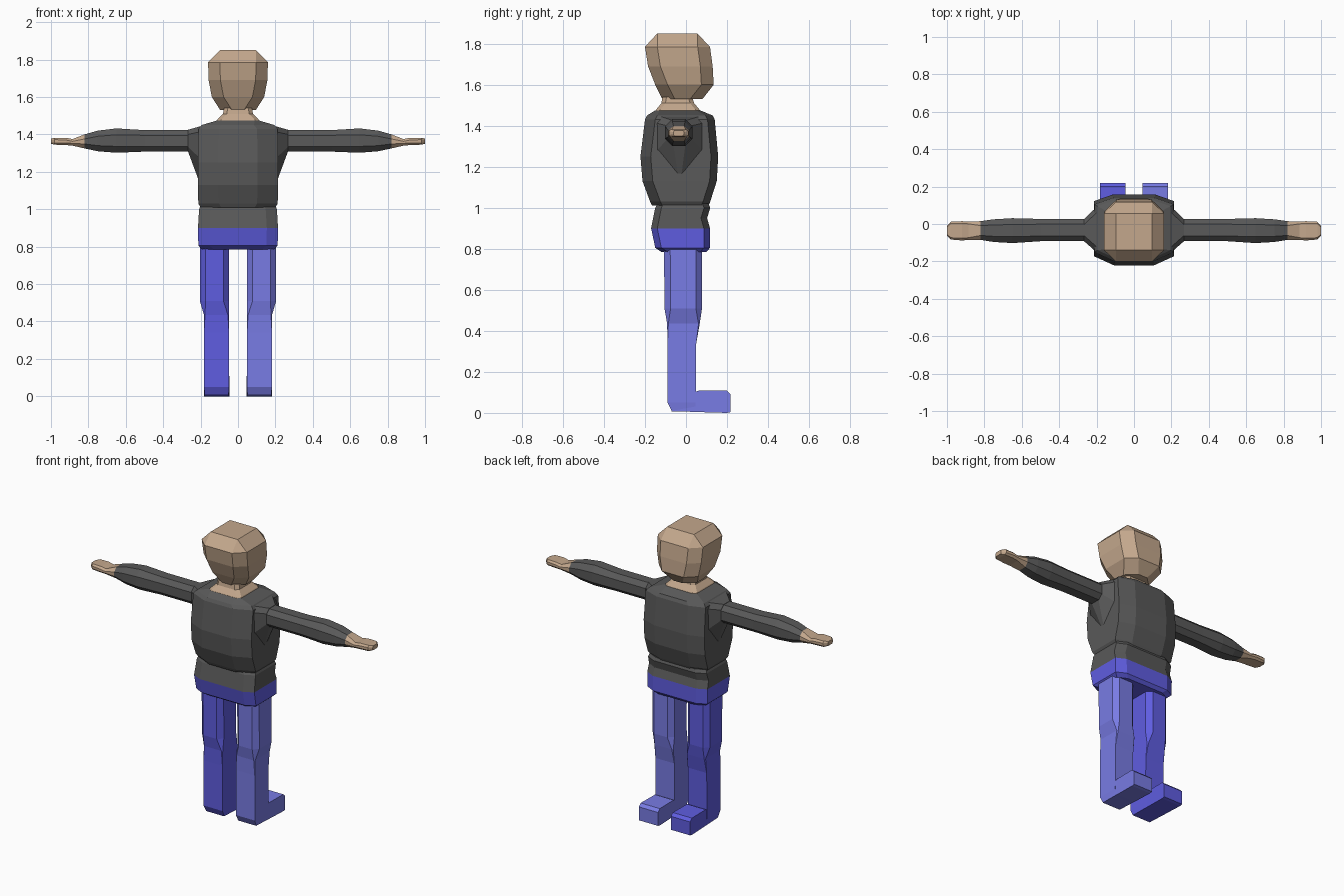
import bpy
import bmesh

default_cube = bpy.data.objects.get("Cube")
if default_cube:
    bpy.data.objects.remove(default_cube, do_unlink=True)


def make_material(name, red, green, blue):
    material = bpy.data.materials.new(name)
    material.use_nodes = True
    color = (red, green, blue, 1.0)
    material.diffuse_color = color
    material.node_tree.nodes["Principled BSDF"].inputs["Base Color"].default_value = color
    return material


skin = make_material("skin", .55, .39, .265)
sweater = make_material("charcoal sweater", .1, .1, .1)
dark_blue = make_material("dark blue", .115, .11, .75)
light_blue = make_material("light blue", .19, .2, .78)


def chamfered(a_low, a_high, b_low, b_high, low, high):
    """Eight-sided section; low and high are the corner cuts at b_low and b_high."""
    (la, lb), (ha, hb) = low, high
    return [
        (a_low + la, b_low), (a_high - la, b_low),
        (a_high, b_low + lb), (a_high, b_high - hb),
        (a_high - ha, b_high), (a_low + ha, b_high),
        (a_low, b_high - hb), (a_low, b_low + lb),
    ]


def loft(name, axis, sections, material, side=1):
    """Skin chamfered sections along an axis; side mirrors the part in x."""
    place = {
        "x": lambda a, b, t: (side * t, a, b),
        "y": lambda a, b, t: (side * a, t, b),
        "z": lambda a, b, t: (side * a, b, t),
    }[axis]
    bm = bmesh.new()
    rings = []
    for t, a_low, a_high, b_low, b_high, low, high in sections:
        points = chamfered(a_low, a_high, b_low, b_high, low, high)
        rings.append([bm.verts.new(place(a, b, t)) for a, b in points])
    for lower, upper in zip(rings, rings[1:]):
        for i in range(len(lower)):
            j = (i + 1) % len(lower)
            bm.faces.new((lower[i], lower[j], upper[j], upper[i]))
    bm.faces.new(rings[0])
    bm.faces.new(rings[-1])
    bmesh.ops.remove_doubles(bm, verts=bm.verts, dist=.0005)
    bmesh.ops.recalc_face_normals(bm, faces=bm.faces)
    mesh = bpy.data.meshes.new(name)
    bm.to_mesh(mesh)
    bm.free()
    mesh.materials.append(material)
    part = bpy.data.objects.new(name, mesh)
    bpy.context.collection.objects.link(part)
    return part


def body_sections(rows, low, high):
    """Left-right symmetric sections from (z, half width, back, front) rows."""
    return [(z, -half, half, back, front, low, high) for z, half, back, front in rows]


def even_sections(rows):
    """Sections with one corner cut, from (t, a_low, a_high, b_low, b_high, cut)."""
    return [(*row[:5], (row[5], row[5]), (row[5], row[5])) for row in rows]


# Head and neck
loft("head", "z", body_sections([
    (1.53, .095, -.115, .08),
    (1.60, .14, -.15, .135),
    (1.69, .157, -.185, .13),
    (1.785, .16, -.2, .117),
], (.063, .06), (.063, .06)) + body_sections([
    (1.85, .095, -.14, .055),
], (0, 0), (0, 0)), skin)
loft("neck", "z", body_sections([
    (1.46, .12, -.155, .075),
    (1.48, .11, -.145, .065),
    (1.51, .08, -.12, .04),
    (1.54, .075, -.115, .03),
], (.02, .02), (.02, .02)), skin)

# Sweater body, with a slightly overhanging lower edge
back_cut, front_cut = (.11, .05), (.1, .035)
loft("sweater_body", "z", body_sections([
    (1.01, .2, -.165, .11),
    (1.03, .212, -.175, .118),
    (1.13, .215, -.212, .15),
    (1.25, .215, -.222, .157),
    (1.43, .212, -.2, .14),
    (1.45, .195, -.19, .13),
], back_cut, front_cut) + body_sections([
    (1.475, .11, -.15, .07),
], (.02, .02), (.02, .02)), sweater)
loft("sweater_hem", "z", body_sections([
    (.9, .214, -.17, .117),
    (.95, .211, -.16, .103),
    (1.0, .208, -.15, .118),
    (1.02, .2, -.14, .11),
], (.06, .03), (.06, .03)), sweater)

# Hips
loft("hips", "z", body_sections([
    (.785, .19, -.12, .1),
    (.805, .212, -.15, .117),
    (.9, .214, -.17, .117),
], (.06, .03), (.06, .03)), dark_blue)

for label, side, trousers in (("left", 1, light_blue), ("right", -1, dark_blue)):
    # Shoulder flares into the body with a pointed underside
    loft(label + "_shoulder", "x", [
        (.19, -.16, .1, 1.1, 1.447, (.13, .16), (.03, .03)),
        (.267, -.092, .027, 1.308, 1.425, (.03, .025), (.03, .025)),
    ], sweater, side)

    # Sleeve with a forearm bulge
    loft(label + "_sleeve", "x", even_sections([
        (.26, -.092, .027, 1.308, 1.423, .028),
        (.5, -.092, .027, 1.308, 1.423, .028),
        (.65, -.102, .031, 1.302, 1.432, .034),
        (.75, -.096, .025, 1.31, 1.42, .03),
        (.82, -.085, .015, 1.325, 1.4, .024),
    ]), sweater, side)

    # Wrist and flat mitten hand
    loft(label + "_hand", "x", even_sections([
        (.82, -.085, .015, 1.325, 1.4, .024),
        (.885, -.085, .013, 1.34, 1.375, .012),
        (.92, -.088, .015, 1.343, 1.382, .012),
        (.98, -.083, .012, 1.345, 1.382, .01),
        (1.0, -.062, -.01, 1.35, 1.378, .008),
    ]), skin, side)

    # Leg: chamfered thigh easing into a square shin
    loft(label + "_leg", "z", even_sections([
        (.01, .05, .178, -.07, .045, 0),
        (.05, .048, .182, -.09, .047, 0),
        (.34, .048, .182, -.09, .05, 0),
        (.435, .048, .182, -.092, .067, .006),
        (.51, .048, .204, -.105, .078, .03),
        (.80, .048, .204, -.107, .078, .03),
    ]), trousers, side)

    # Foot
    loft(label + "_foot", "y", even_sections([
        (-.07, .05, .178, .008, .05, 0),
        (.04, .048, .18, .005, .1, 0),
        (.06, .048, .18, .004, .108, 0),
        (.2, .046, .182, 0, .108, 0),
        (.218, .046, .182, .004, .09, 0),
    ]), trousers, side)
